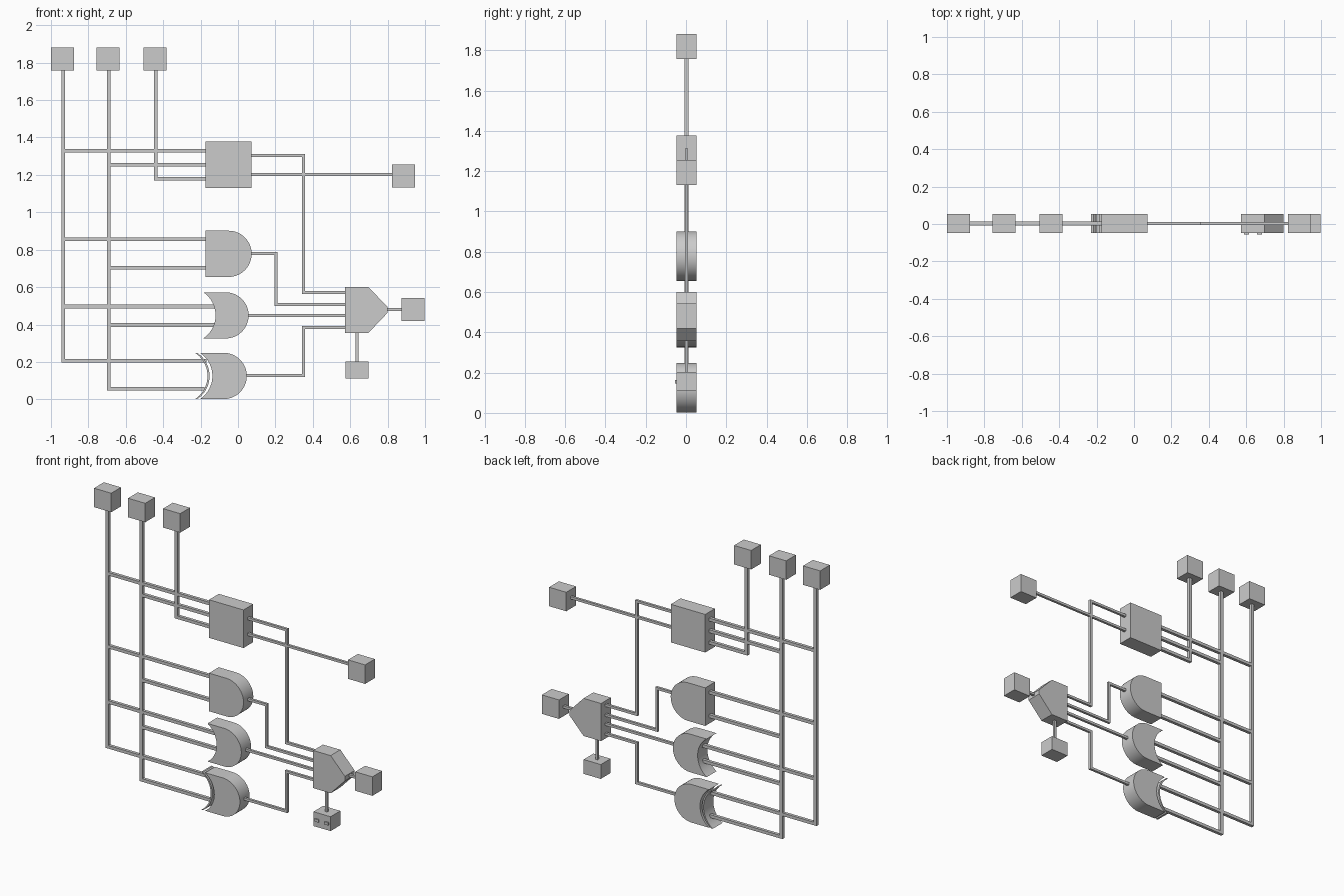
import bpy
import bmesh
from math import sin, cos, pi, asin
from mathutils import Vector

if "Cube" in bpy.data.objects:
    bpy.data.objects.remove(bpy.data.objects["Cube"], do_unlink=True)

MID_Y = 0.0025
DEPTH = 0.1
R = 0.1235          # half height of a gate
THICK, THIN = 0.02, 0.016


def plate(name, outline, depth=DEPTH, y=MID_Y, smooth=False):
    """Extrude an x/z outline along y, centred on the given y."""
    bm = bmesh.new()
    face = bm.faces.new([bm.verts.new((x, y - depth / 2, z)) for x, z in outline])
    out = bmesh.ops.extrude_face_region(bm, geom=[face])
    moved = [v for v in out["geom"] if isinstance(v, bmesh.types.BMVert)]
    bmesh.ops.translate(bm, verts=moved, vec=(0, depth, 0))
    bmesh.ops.recalc_face_normals(bm, faces=bm.faces)
    mesh = bpy.data.meshes.new(name)
    bm.to_mesh(mesh)
    bm.free()
    obj = bpy.data.objects.new(name, mesh)
    bpy.context.collection.objects.link(obj)
    if smooth:
        bpy.ops.object.select_all(action="DESELECT")
        obj.select_set(True)
        bpy.context.view_layer.objects.active = obj
        bpy.ops.object.shade_smooth_by_angle(angle=pi / 6)
    return obj


def block(name, x, z, w, h, depth=DEPTH, y=MID_Y):
    a, b = w / 2, h / 2
    return plate(name, [(x - a, z - b), (x + a, z - b), (x + a, z + b), (x - a, z + b)], depth, y)


def wire(name, points, size):
    """Square wire with mitred corners along an x/z path."""
    pts = [Vector(p) for p in points]
    dirs = [(b - a).normalized() for a, b in zip(pts, pts[1:])]
    left, right = [], []
    for i, p in enumerate(pts):
        d0, d1 = dirs[max(i - 1, 0)], dirs[min(i, len(dirs) - 1)]
        n0, n1 = Vector((-d0.y, d0.x)), Vector((-d1.y, d1.x))
        off = (n0 + n1) / (1 + n0.dot(n1)) * size / 2
        left.append(p + off)
        right.append(p - off)
    return plate(name, left + right[::-1], size)


def arc(cx, cz, r, a0, a1, n):
    return [(cx + r * cos(a0 + (a1 - a0) * i / n), cz + r * sin(a0 + (a1 - a0) * i / n))
            for i in range(n + 1)]


def hollow(x_mid, z, r=0.149, n=20, up=False):
    """Curved back edge of a gate, bulging to x_mid."""
    a = asin(R / r)
    return arc(x_mid - r, z, r, -a if up else a, a if up else -a, n)


def nose(x_tip, z):
    return arc(x_tip - R, z, R, -pi / 2, pi / 2, 32)


# Terminals
TRUNKS = {"a": -0.935, "b": -0.691, "carry": -0.44}
for key, x in TRUNKS.items():
    block("input_block_" + key, x - 0.003, 1.819, 0.123, 0.123)
block("sum_output_block", 0.884, 1.193, 0.123, 0.123)
block("selector_output_block", 0.936, 0.481, 0.123, 0.123)
block("select_block", 0.636, 0.157, 0.123, 0.093)
for side, x in (("right", 0.602), ("left", 0.671)):
    block("select_stud_" + side, x, 0.155, 0.028, 0.018, 0.01, -0.05)

# Logic blocks
block("adder_block", -0.051, 1.254, 0.247, 0.247)
plate("and_gate", [(-0.175, 0.778 + R), (-0.175, 0.778 - R)] + nose(0.073, 0.778), smooth=True)
plate("or_gate", hollow(-0.12, 0.449) + nose(0.057, 0.449), smooth=True)
plate("xor_gate", hollow(-0.137, 0.125) + nose(0.047, 0.125), smooth=True)
plate("xor_back_bar", hollow(-0.152, 0.125) + hollow(-0.163, 0.125, up=True), smooth=True)
plate("selector_block", [(0.573, 0.356), (0.698, 0.356), (0.8, 0.463), (0.8, 0.493),
                         (0.698, 0.6), (0.573, 0.6)])

# Input wires: trunks turn into their lowest branch
LOWEST = {"a": (0.206, -0.168), "b": (0.056, -0.178), "carry": (1.179, -0.17)}
for key, (z, x_end) in LOWEST.items():
    x = TRUNKS[key]
    wire("trunk_wire_" + key, [(x, 1.76), (x, z), (x_end, z)], THICK)
BRANCHES = [("adder_a", "a", 1.329, -0.17), ("adder_b", "b", 1.254, -0.17),
            ("and_a", "a", 0.856, -0.17), ("and_b", "b", 0.703, -0.17),
            ("or_a", "a", 0.497, -0.125), ("or_b", "b", 0.398, -0.125)]
for name, key, z, x_end in BRANCHES:
    wire("branch_wire_" + name, [(TRUNKS[key], z), (x_end, z)], THICK)

# Output wires
FACE = 0.58
wire("adder_to_selector_wire", [(0.07, 1.305), (0.349, 1.305), (0.349, 0.572), (FACE, 0.572)], THIN)
wire("adder_to_output_wire", [(0.07, 1.203), (0.83, 1.203)], THIN)
wire("and_to_selector_wire", [(0.07, 0.78), (0.204, 0.78), (0.204, 0.508), (FACE, 0.508)], THIN)
wire("or_to_selector_wire", [(0.05, 0.449), (FACE, 0.449)], THIN)
wire("xor_to_selector_wire", [(0.04, 0.128), (0.349, 0.128), (0.349, 0.385), (FACE, 0.385)], THIN)
wire("selector_to_output_wire", [(0.795, 0.481), (0.88, 0.481)], THIN)
wire("select_wire", [(0.635, 0.2), (0.635, 0.36)], THIN)
